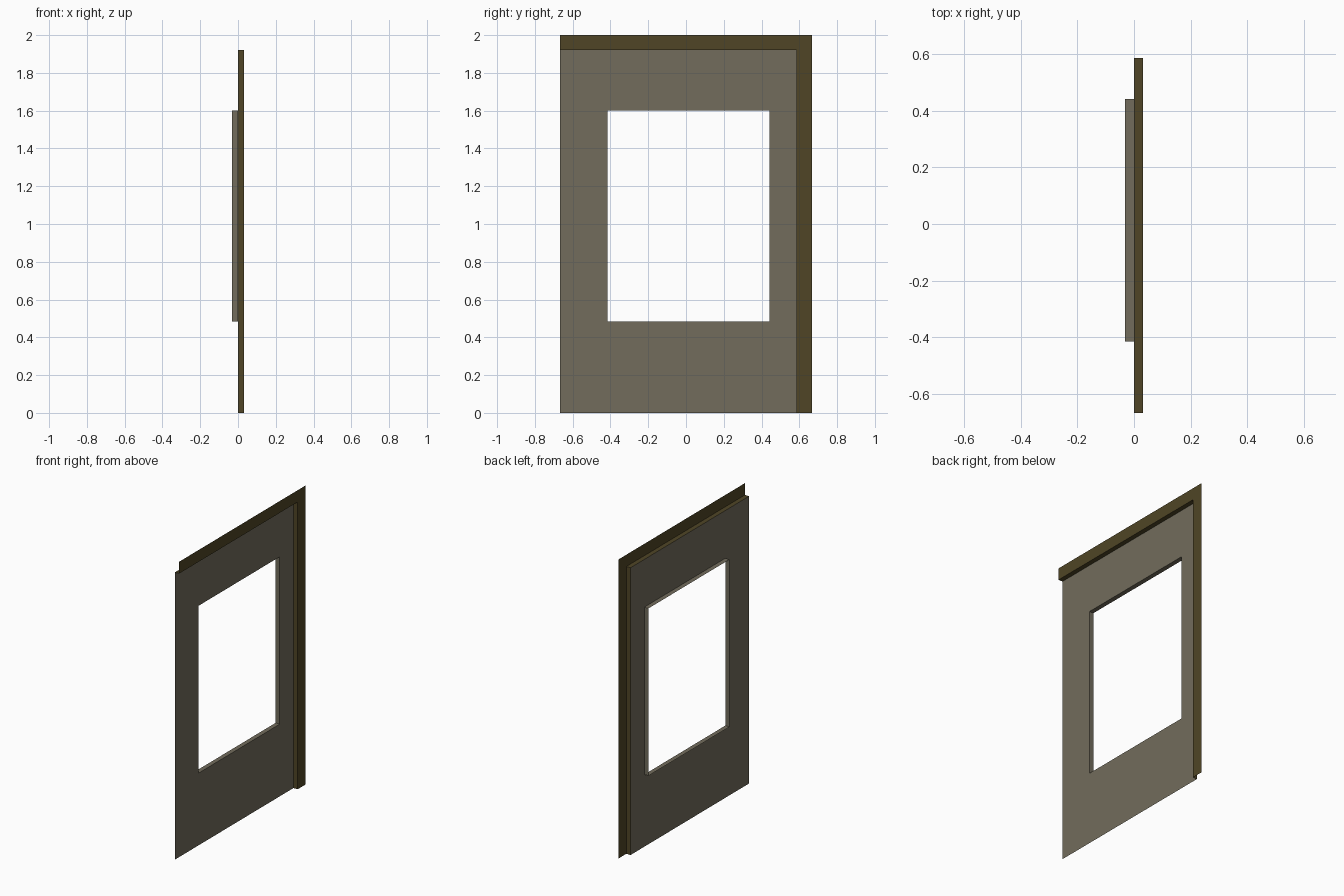
import bpy

if "Cube" in bpy.data.objects:
    bpy.data.objects.remove(bpy.data.objects["Cube"])


def material(name, rgb):
    mat = bpy.data.materials.new(name)
    mat.diffuse_color = (*rgb, 1.0)
    mat.use_nodes = True
    mat.node_tree.nodes["Principled BSDF"].inputs["Base Color"].default_value = mat.diffuse_color
    return mat


def loft(name, rows, closed, mat):
    """Skin a thin shell between rows of (x, [(y, z), ...]) paths."""
    n = len(rows[0][1])
    verts = [(x, y, z) for x, path in rows for y, z in path]
    faces = []
    for r in range(len(rows) - 1):
        for i in range(n if closed else n - 1):
            j = (i + 1) % n
            faces.append((r * n + i, r * n + j, (r + 1) * n + j, (r + 1) * n + i))
    mesh = bpy.data.meshes.new(name)
    mesh.from_pydata(verts, [], faces)
    mesh.materials.append(mat)
    obj = bpy.data.objects.new(name, mesh)
    bpy.context.collection.objects.link(obj)
    return obj


def rectangle(y0, y1, z0, z1):
    return [(y0, z0), (y1, z0), (y1, z1), (y0, z1)]


def corner(y, z):
    """Path up the right side and along the top to the open left end."""
    return [(y, 0), (y, z), (-HALF, z)]


HALF = 0.667            # half width
STEP_Y, STEP_Z = 0.586, 1.921   # inner edge of the trim
DEPTH = 0.031           # step depth of trim and window reveal

plaster = material("panel_grey", (0.168, 0.150, 0.107))
olive = material("trim_olive", (0.080, 0.060, 0.019))

# Wall panel with the window opening and its reveal
opening = rectangle(-0.415, 0.441, 0.483, 1.602)
loft("wall_panel",
     [(0, rectangle(-HALF, STEP_Y, 0, STEP_Z)), (0, opening), (-DEPTH, opening)],
     True, plaster)

# L-shaped raised trim: flat face, then the step down to the panel
loft("raised_trim",
     [(DEPTH, corner(HALF, 2.0)), (DEPTH, corner(STEP_Y, STEP_Z)), (0, corner(STEP_Y, STEP_Z))],
     False, olive)
